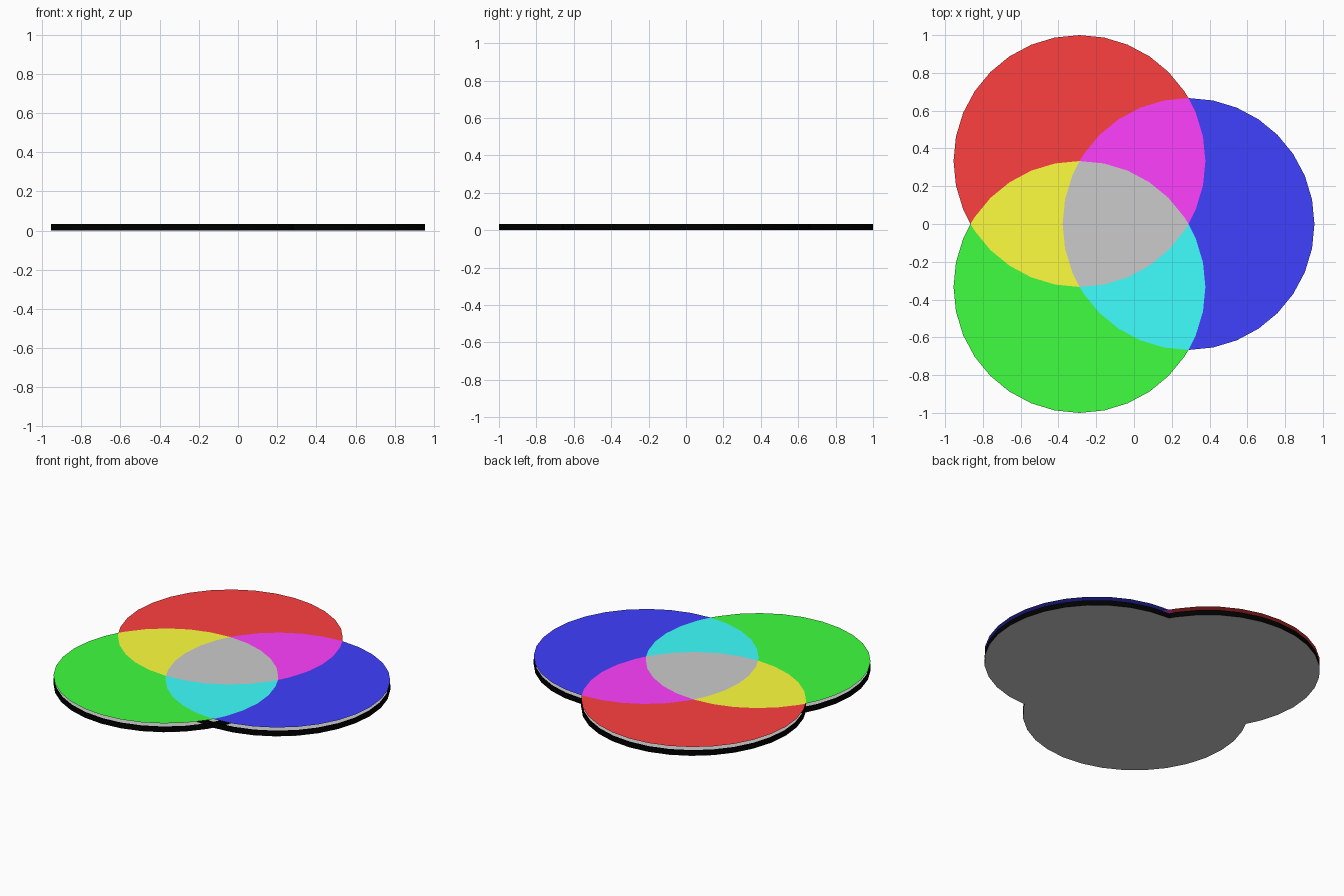
import bpy
import bmesh
from math import radians, cos, sin

if "Cube" in bpy.data.objects:
    bpy.data.objects.remove(bpy.data.objects["Cube"])

R = 2 / 3          # disc radius
SIDES = 32
STEP = 360 / SIDES
D = R / 3 ** 0.5   # distance of disc centres from the common middle
DIRS = [0, 120, 240]   # blue, red, green
OFFSET = -D / 4
CENTRES = [(OFFSET + D * cos(radians(a)), D * sin(radians(a))) for a in DIRS]
FLOOR_Z, RIM_BASE, RIM_TOP, FILM_Z = 0.0, 0.001, 0.034, 0.058
RIM_WIDTH = 0.008


def material(name, rgb):
    m = bpy.data.materials.new(name)
    m.diffuse_color = (*rgb, 1)
    m.use_nodes = True
    m.node_tree.nodes["Principled BSDF"].inputs["Base Color"].default_value = m.diffuse_color
    return m


def arc(k, a0, a1):
    """Points on disc k from a0 to just before a1 (relative to its direction)."""
    k %= 3
    a0, a1 = a0 + DIRS[k], a1 + DIRS[k]
    lo, hi = min(a0, a1), max(a0, a1)
    angles = [i * STEP for i in range(-SIDES, 3 * SIDES)
              if lo + 0.01 < i * STEP < hi - 0.01]
    if a1 < a0:
        angles.reverse()
    cx, cy = CENTRES[k]
    return [(cx + R * cos(radians(a)), cy + R * sin(radians(a)))
            for a in [a0] + angles]


def make(name, bm, mat=None):
    mesh = bpy.data.meshes.new(name)
    bm.to_mesh(mesh)
    bm.free()
    ob = bpy.data.objects.new(name, mesh)
    bpy.context.collection.objects.link(ob)
    if mat:
        mesh.materials.append(mat)


def flat(name, outlines, z, mat=None, up=True):
    bm = bmesh.new()
    for pts in outlines:
        f = bm.faces.new([bm.verts.new((x, y, z)) for x, y in pts])
        f.normal_update()
        if (f.normal.z > 0) != up:
            f.normal_flip()
    bmesh.ops.triangulate(bm, faces=bm.faces[:])
    make(name, bm, mat)


# Outlines of the seven overlap regions
solo = [arc(k, -90, 90) + arc(k + 1, -90, -150) + arc(k + 2, 150, 90)
        for k in range(3)]
pair = [arc(k + 1, -90, -150) + arc(k + 2, 150, 210) + arc(k, 150, 90)
        for k in range(3)]
core = arc(0, 150, 210) + arc(1, 150, 210) + arc(2, 150, 210)

# Coloured film floating over the tray
H, L = 1.0, 0.05
solo_cols = [("blue", (L, L, H)), ("red", (H, L, L)), ("green", (L, H, L))]
pair_cols = [("magenta", (H, L, H)), ("yellow", (H, H, L)), ("cyan", (L, H, H))]
for outline, (name, rgb) in zip(solo + pair, solo_cols + pair_cols):
    flat(name + "_region", [outline], FILM_Z, material(name, rgb))
flat("centre_region", [core], FILM_Z)

# Grey floor of the tray
flat("tray_floor", solo + pair + [core], FLOOR_Z, up=False)

# Black rims, one full ring per disc
black = material("black", (0, 0, 0))
profile = [(R, RIM_BASE), (R, RIM_TOP),
           (R - RIM_WIDTH, RIM_TOP), (R - RIM_WIDTH, RIM_BASE)]
for (cx, cy), (name, _) in zip(CENTRES, solo_cols):
    bm = bmesh.new()
    rings = [[bm.verts.new((cx + r * cos(radians(i * STEP)),
                            cy + r * sin(radians(i * STEP)), z))
              for r, z in profile] for i in range(SIDES)]
    for i in range(SIDES):
        a, b = rings[i], rings[(i + 1) % SIDES]
        for j in range(4):
            n = (j + 1) % 4
            bm.faces.new((a[j], b[j], b[n], a[n]))
    bmesh.ops.recalc_face_normals(bm, faces=bm.faces[:])
    make(name + "_rim", bm, black)
